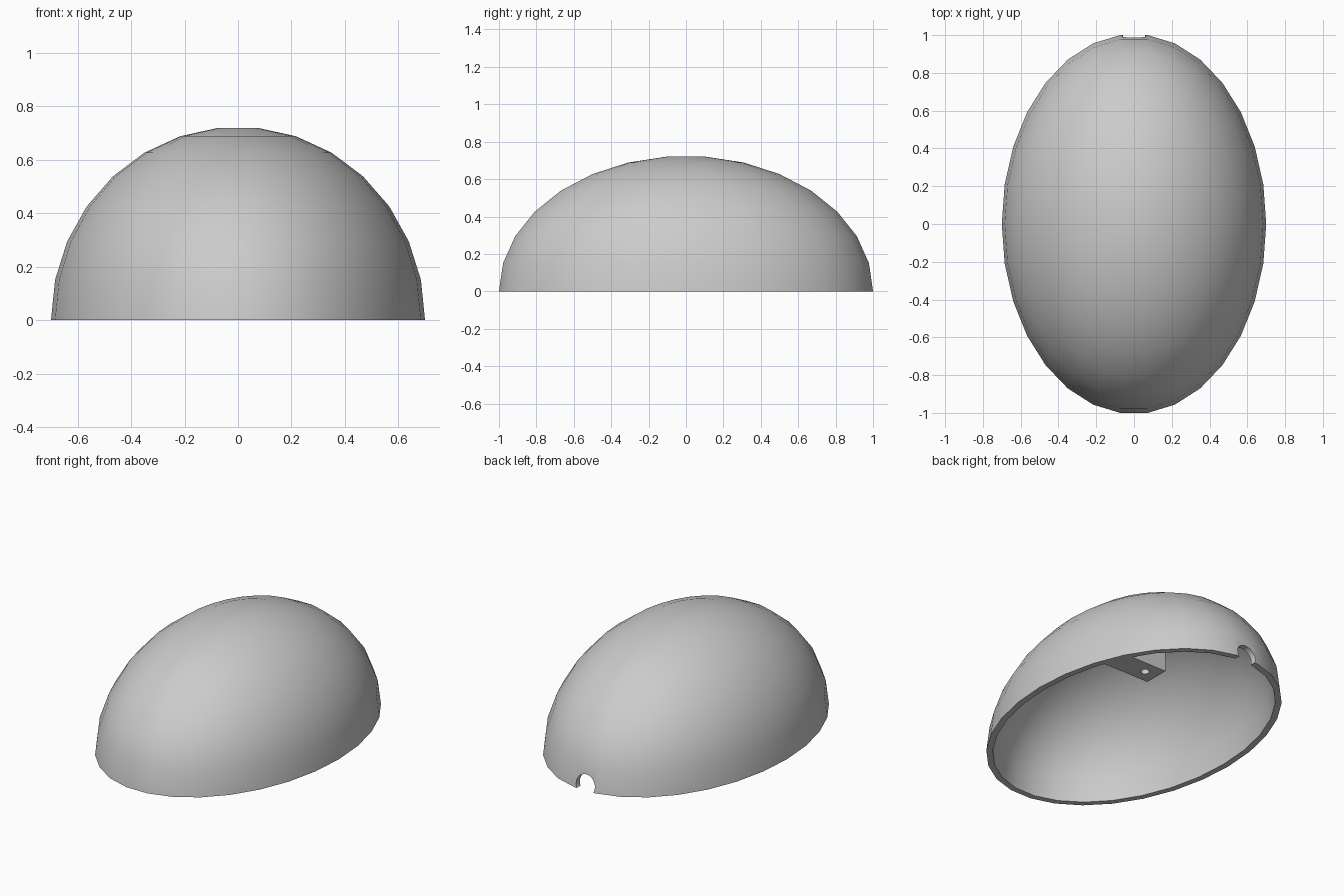
import bpy, bmesh, math

if "Cube" in bpy.data.objects:
    bpy.data.objects.remove(bpy.data.objects["Cube"], do_unlink=True)

SEGMENTS = 30
OUTER = (0.70, 1.0055, 0.724)      # semi-axes of the dome
WALL = 0.037

grey = bpy.data.materials.new("plain_grey")
grey.use_nodes = True
colour = (0.6, 0.6, 0.6, 1)
grey.diffuse_color = colour
grey.node_tree.nodes["Principled BSDF"].inputs["Base Color"].default_value = colour


def finish(bm, name):
    bmesh.ops.recalc_face_normals(bm, faces=bm.faces)
    mesh = bpy.data.meshes.new(name)
    bm.to_mesh(mesh)
    bm.free()
    obj = bpy.data.objects.new(name, mesh)
    bpy.context.collection.objects.link(obj)
    mesh.materials.append(grey)
    return obj


def add_dome(bm, radii):
    """Half ellipsoid with a small flat cap; returns its open rim."""
    step = 2 * math.pi / SEGMENTS
    rings = []
    for i in range(SEGMENTS // 4 + 1):
        polar = (i + 0.5) * step
        rings.append([bm.verts.new((radii[0] * math.sin(polar) * math.cos(j * step),
                                    radii[1] * math.sin(polar) * math.sin(j * step),
                                    radii[2] * math.cos(polar)))
                      for j in range(SEGMENTS)])
    bm.faces.new(rings[0])
    for a, b in zip(rings, rings[1:]):
        bridge(bm, a, b)
    return rings[-1]


def bridge(bm, a, b):
    for j in range(len(a)):
        k = (j + 1) % len(a)
        bm.faces.new((a[j], b[j], b[k], a[k]))


def cylinder(name, radius, depth, location, rotation=(0, 0, 0)):
    bpy.ops.mesh.primitive_cylinder_add(vertices=24, radius=radius, depth=depth,
                                        location=location, rotation=rotation)
    obj = bpy.context.object
    obj.name = name
    return obj


def boolean(obj, cutter, operation):
    """Apply a boolean and discard the cutter."""
    cutter.hide_render = True
    mod = obj.modifiers.new("cut", "BOOLEAN")
    mod.operation = operation
    mod.solver = "EXACT"
    mod.object = cutter
    bpy.context.view_layer.objects.active = obj
    bpy.ops.object.modifier_apply(modifier=mod.name)
    bpy.data.objects.remove(cutter, do_unlink=True)


def smooth(obj):
    bpy.ops.object.select_all(action="DESELECT")
    obj.select_set(True)
    bpy.context.view_layer.objects.active = obj
    bpy.ops.object.shade_smooth_by_angle(angle=math.radians(30))


# Hollow shell with a flat rim
bm = bmesh.new()
outer_rim = add_dome(bm, OUTER)
inner_rim = add_dome(bm, [r - WALL for r in OUTER])
bridge(bm, outer_rim, inner_rim)
shell = finish(bm, "shell")

# Round cable notch in the back rim
boolean(shell, cylinder("notch_cutter", 0.065, 0.4, (0, 1, 0.03),
                        (math.pi / 2, 0, 0)), "DIFFERENCE")
smooth(shell)

# Mounting block inside, trimmed to the curve of the wall
bpy.ops.mesh.primitive_cube_add(size=1, location=(0.47, 0.52, 0.1))
block = bpy.context.object
block.name = "mounting_block"
block.scale = (0.4, 0.16, 0.2)
bpy.ops.object.transform_apply(location=False, rotation=False, scale=True)
block.data.materials.append(grey)
bm = bmesh.new()
bm.faces.new(add_dome(bm, [r - WALL * 0.6 for r in OUTER]))
boolean(block, finish(bm, "trim_cutter"), "INTERSECT")

# Screw hole in the block
boolean(block, cylinder("hole_cutter", 0.025, 0.6, (0.355, 0.52, 0.1)), "DIFFERENCE")
smooth(block)
